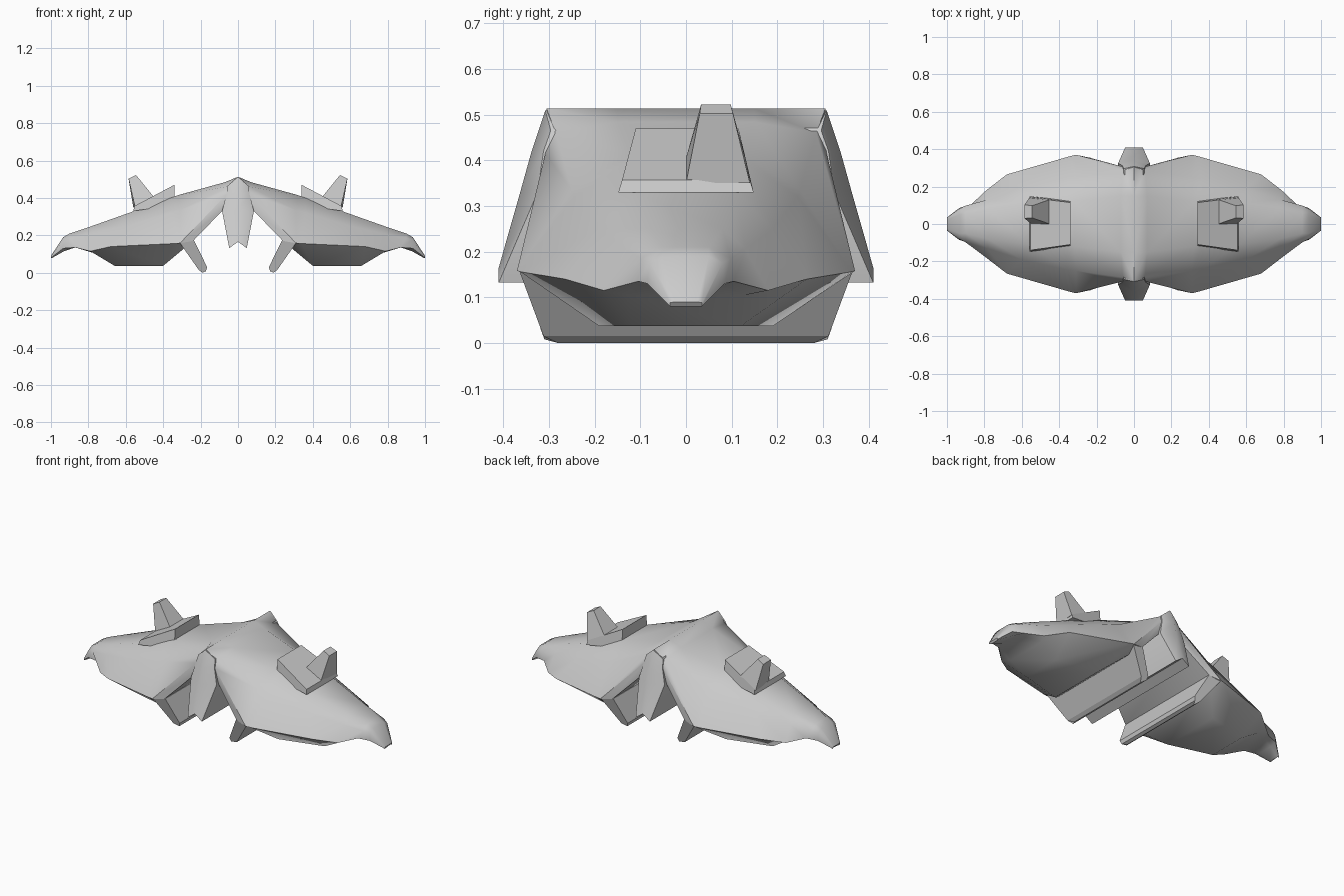
import bpy, bmesh, math


def loft(name, rings, caps=(True, True), smooth=None):
    """Skin a list of closed point rings, cap the ends, then mirror across x."""
    bm = bmesh.new()
    vs = [[bm.verts.new(p) for p in r] for r in rings]
    n = len(rings[0])
    for a, b in zip(vs, vs[1:]):
        for i in range(n):
            j = (i + 1) % n
            bm.faces.new((a[i], a[j], b[j], b[i]))
    if caps[0]:
        bm.faces.new(vs[0])
    if caps[1]:
        bm.faces.new(vs[-1])
    bmesh.ops.recalc_face_normals(bm, faces=bm.faces)
    # open the seam on the mirror plane
    seam = [f for f in bm.faces if all(abs(v.co.x) < 1e-5 for v in f.verts)]
    bmesh.ops.delete(bm, geom=seam, context='FACES_ONLY')
    me = bpy.data.meshes.new(name)
    bm.to_mesh(me)
    bm.free()
    ob = bpy.data.objects.new(name, me)
    bpy.context.collection.objects.link(ob)
    m = ob.modifiers.new("mirror", 'MIRROR')
    m.merge_threshold = 0.0005
    bpy.context.view_layer.objects.active = ob
    ob.select_set(True)
    bpy.ops.object.modifier_apply(modifier="mirror")
    if smooth:
        bpy.ops.object.shade_smooth_by_angle(angle=math.radians(smooth))
    ob.select_set(False)
    return ob


def flip(p):
    return (p[0], -p[1], p[2])


def both(half):
    return half + [flip(p) for p in reversed(half)]


# Main winged shell: (crown, shoulder, rim, underside) at each station outward from the ridge
stations = [
    [(0, .15, .513), (0, .305, .513), (0, .31, .44), (0, .29, .40)],
    [(.07, .15, .484), (.06, .285, .46), (.065, .308, .415), (.08, .305, .335)],
    [(.32, .12, .415), (.31, .25, .335), (.31, .37, .158), (.24, .355, .17)],
    [(.36, .12, .40), (.36, .245, .32), (.34, .363, .156), (.40, .19, .037)],
    [(.56, .11, .328), (.60, .19, .25), (.68, .265, .14), (.66, .12, .037)],
    [(.78, .08, .25), (.785, .13, .205), (.79, .18, .115), (.77, .13, .105)],
    [(.90, .05, .21), (.90, .098, .185), (.87, .105, .135), (.87, .06, .14)],
    [(.935, .05, .19), (.935, .08, .175), (.935, .085, .13), (.93, .05, .115)],
    [(1, .025, .09), (1, .035, .088), (1, .035, .08), (.992, .03, .08)],
]
loft("winged_shell", [both(s) for s in stations], caps=(False, True), smooth=50)

# Keel under the ridge, ending in a beak at the front and back
loft("keel", [
    both([(0, .308, .509), (.055, .296, .465)]),
    both([(0, .338, .42), (.062, .312, .42)]),
    both([(0, .363, .33), (.085, .325, .33)]),
    both([(0, .41, .165), (.047, .41, .132)]),
], smooth=50)

# Inner side flaps hanging to the ground
flap = [(.31, .365, .158), (.235, .355, .172), (.165, .318, .03),
        (.172, .31, .008), (.19, .28, 0), (.21, .312, .015)]
loft("side_flap", [flap, [flip(p) for p in flap]])

# Sloped mounting blocks on the wings
loft("mount_block", [
    [(.34, -.11, .47), (.34, .115, .47), (.34, .125, .36), (.34, -.12, .36)],
    [(.553, -.14, .357), (.553, .14, .357), (.56, .148, .33), (.56, -.148, .33)],
])

# Tapered fins on the blocks
loft("fin", [
    [(.45, 0, .405), (.55, 0, .35), (.56, .14, .35), (.45, .13, .405)],
    [(.545, .033, .522), (.585, .03, .502), (.585, .103, .502), (.545, .098, .522)],
])
